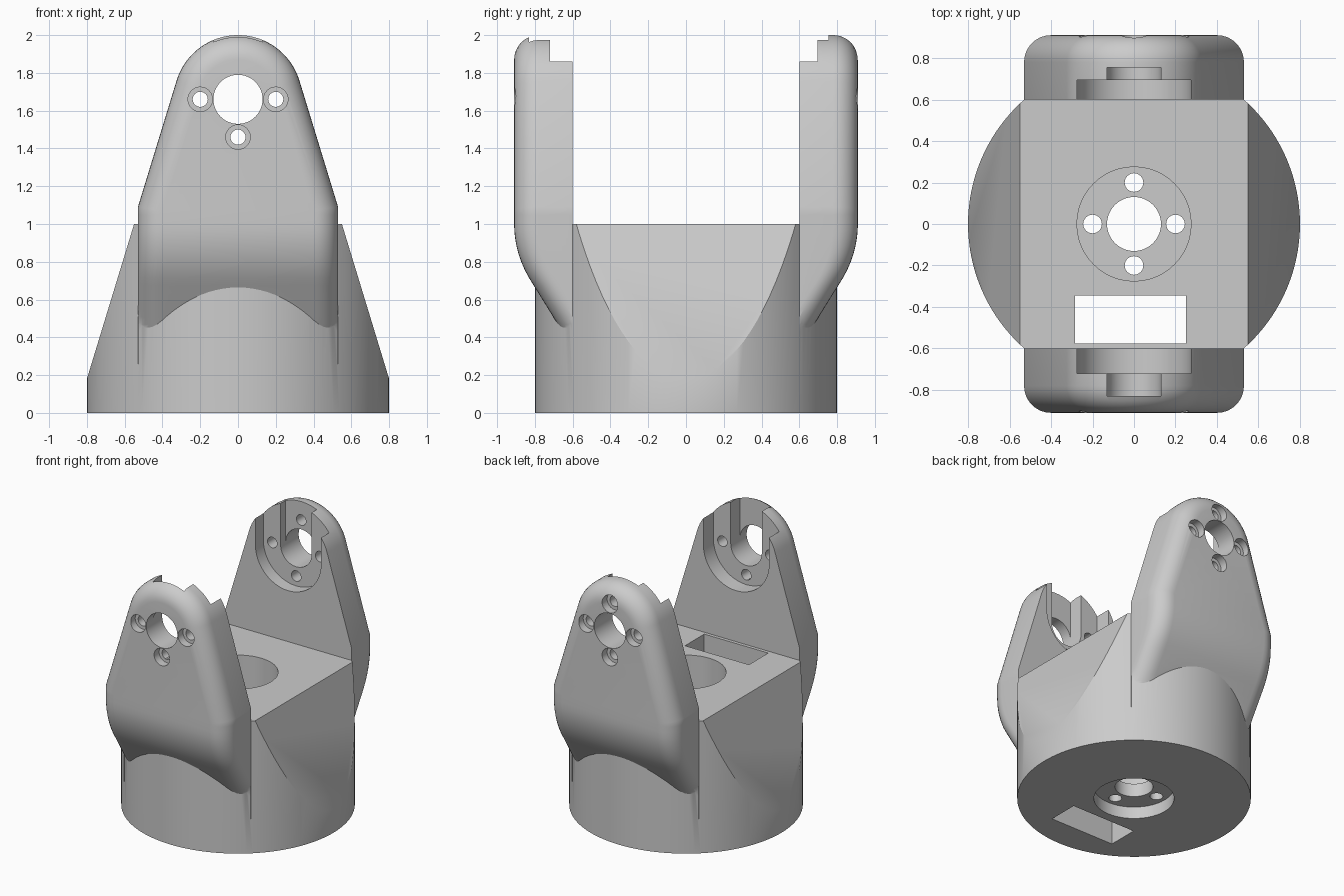
import bpy, bmesh
from math import sin, cos, pi, radians, sqrt
from mathutils import Vector

cube = bpy.data.objects.get("Cube")
if cube:
    bpy.data.objects.remove(cube, do_unlink=True)

grey = bpy.data.materials.new("plain grey")
grey.use_nodes = True
colour = (0.6, 0.6, 0.6, 1)
grey.diffuse_color = colour
grey.node_tree.nodes["Principled BSDF"].inputs["Base Color"].default_value = colour

AXLE_Z = 1.66      # height of the axle holes
HOLE_R = 0.13      # axle and centre hole
POCKET_R = 0.275
SCREW_RING = 0.2
INNER_Y = 0.6      # inner face of the arms


def make_object(name, bm):
    bmesh.ops.recalc_face_normals(bm, faces=bm.faces)
    mesh = bpy.data.meshes.new(name)
    bm.to_mesh(mesh)
    bm.free()
    obj = bpy.data.objects.new(name, mesh)
    bpy.context.collection.objects.link(obj)
    mesh.materials.append(grey)
    return obj


def prism_bmesh(points, axis, lo, hi):
    """Extrude a flat outline along y or z."""
    bm = bmesh.new()
    place = (lambda a, b, t: (a, t, b)) if axis == "y" else (lambda a, b, t: (a, b, t))
    rings = [[bm.verts.new(place(a, b, t)) for a, b in points] for t in (lo, hi)]
    for ring in rings:
        bm.faces.new(ring)
    for i in range(len(points)):
        j = (i + 1) % len(points)
        bm.faces.new((rings[0][i], rings[0][j], rings[1][j], rings[1][i]))
    return bm


def prism(name, *args):
    return make_object(name, prism_bmesh(*args))


def circle(a, b, r, n=48):
    return [(a + r * cos(2 * pi * i / n), b + r * sin(2 * pi * i / n)) for i in range(n)]


def u_slot(r):
    """Half circle around the axle, open to the top."""
    arc = [(r * cos(pi + pi * i / 24), AXLE_Z + r * sin(pi + pi * i / 24)) for i in range(25)]
    return arc + [(r, 2.3), (-r, 2.3)]


def combine(target, tool, operation):
    tool.hide_render = True
    mod = target.modifiers.new("combine", "BOOLEAN")
    mod.operation = operation
    mod.solver = "EXACT"
    mod.object = tool
    bpy.context.view_layer.objects.active = target
    bpy.ops.object.modifier_apply(modifier=mod.name)
    bpy.data.objects.remove(tool, do_unlink=True)


def cut(target, *args):
    combine(target, prism("cutter", *args), "DIFFERENCE")


def outer_y(z):
    """Outer face of an arm: upright above, sweeping in below."""
    if z >= 1.0:
        return 0.91
    return 0.15 + sqrt(max(0.76 ** 2 - ((1.0 - z) * 1.18) ** 2, 0)) \
        if z > 0.7 else 0.8221 - (0.7 - z) * 0.62


def make_arm(name, side):
    """Tapered plate with a round top and a rounded outer edge."""
    tilt, top_r, edge_r = radians(16.4), 0.34, 0.13
    # half outline as (x, z, inward normal direction)
    levels = [(0.53, 0.26 + 0.83 * i / 20, 0.0) for i in range(20)]
    levels.append((0.53, 1.09, tilt / 2))
    for i in range(25):
        a = tilt + (pi / 2 - tilt) * i / 24
        levels.append((top_r * cos(a), AXLE_Z + top_r * sin(a), a))
    # layers as (inset, distance back from the outer face)
    layers = [(0, None)]
    for i in range(9):
        a = pi / 2 * i / 8
        layers.append((edge_r * (1 - cos(a)), edge_r * (1 - sin(a))))
    bm = bmesh.new()
    grid = []
    for inset, back in layers:
        row = []
        for x, z, a in levels:
            y = INNER_Y if back is None else max(INNER_Y + 0.002, outer_y(z) - back)
            px, pz = x - inset * cos(a), z - inset * sin(a)
            row.append([bm.verts.new((s * px, side * y, pz)) for s in (-1, 1)])
        grid.append(row)
    for k in range(len(levels) - 1):
        for row in (grid[0], grid[-1]):
            bm.faces.new((row[k][0], row[k][1], row[k + 1][1], row[k + 1][0]))
        for low, high in zip(grid, grid[1:]):
            for s in (0, 1):
                bm.faces.new((low[k][s], low[k + 1][s], high[k + 1][s], high[k][s]))
    bm.faces.new([row[0][0] for row in grid] + [row[0][1] for row in reversed(grid)])
    bmesh.ops.remove_doubles(bm, verts=bm.verts, dist=0.0005)
    return make_object(name, bm)


def drill_arm(arm, side, pocket_y, slot_y, screws):
    def span(a, b):
        return sorted((side * a, side * b))
    cut(arm, u_slot(POCKET_R), "y", *span(0.5, pocket_y))
    cut(arm, u_slot(HOLE_R), "y", *span(0.5, slot_y))
    cut(arm, circle(0, AXLE_Z, HOLE_R), "y", *span(0.5, 1.1))
    for x, z in screws:
        cut(arm, circle(x, AXLE_Z + z, 0.04, 24), "y", *span(0.5, 1.1))
        cut(arm, circle(x, AXLE_Z + z, 0.065, 24), "y", *span(0.85, 1.1))


# round base with two sloping sides
bm = prism_bmesh(circle(0, 0, 0.8, 128), "z", 0, 1)
for s in (-1, 1):
    result = bmesh.ops.bisect_plane(
        bm, geom=bm.verts[:] + bm.edges[:] + bm.faces[:], clear_outer=True,
        plane_co=(s * 0.8, 0, 0.18), plane_no=Vector((s * 0.82, 0, 0.25)))
    edges = [g for g in result["geom_cut"] if isinstance(g, bmesh.types.BMEdge)]
    bmesh.ops.contextual_create(bm, geom=edges)
body = make_object("yoke_body", bm)

# arms with their pockets, axle holes and screw holes
ring = [(-SCREW_RING, 0), (SCREW_RING, 0), (0, -SCREW_RING), (0, SCREW_RING)]
front_arm = make_arm("front_arm", -1)
drill_arm(front_arm, -1, 0.72, 0.83, ring[:3])
back_arm = make_arm("back_arm", 1)
drill_arm(back_arm, 1, 0.695, 0.755, ring)
for arm in (front_arm, back_arm):
    combine(body, arm, "UNION")

# deep well, underside recess, floor holes and cable slot
cut(body, circle(0, 0, POCKET_R), "z", 0.19, 1.2)
cut(body, circle(0, 0, POCKET_R), "z", -0.2, 0.09)
cut(body, circle(0, 0, HOLE_R), "z", -0.2, 1.2)
for x, y in ring:
    cut(body, circle(x, y, 0.045, 24), "z", -0.2, 0.5)
cut(body, [(-0.285, -0.575), (0.25, -0.575), (0.25, -0.345), (-0.285, -0.345)], "z", -0.2, 1.2)

# smooth curved faces, keep edges crisp
bpy.ops.object.select_all(action="DESELECT")
body.select_set(True)
bpy.context.view_layer.objects.active = body
bpy.ops.object.shade_smooth_by_angle(angle=radians(25))
